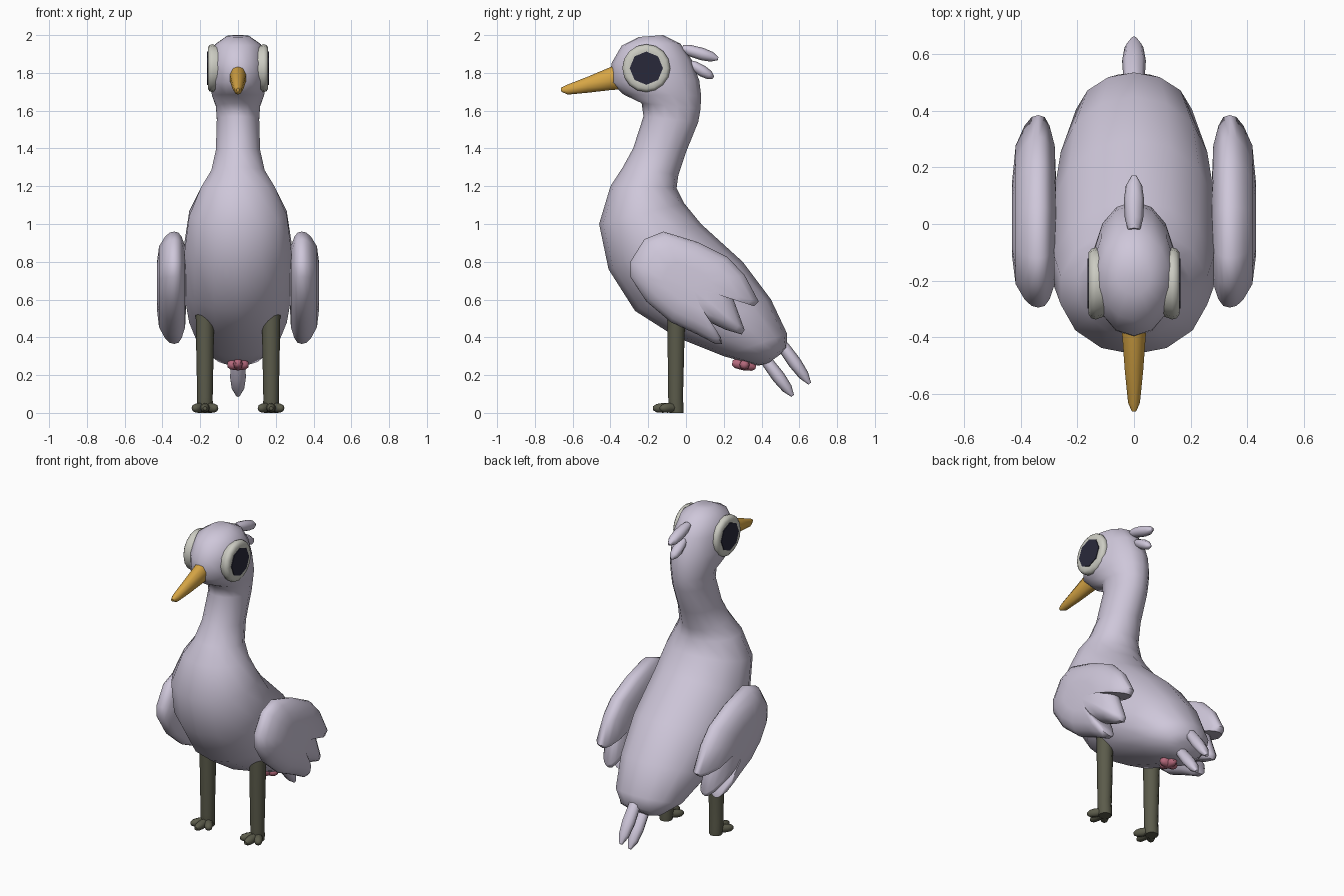
import bpy, bmesh, math
from mathutils import Vector


def material(name, rgb):
    m = bpy.data.materials.new(name)
    m.diffuse_color = (*rgb, 1)
    return m


LILAC = material("lilac_plumage", (0.62, 0.57, 0.70))
GOLD = material("golden_beak", (0.68, 0.38, 0.06))
WHITE = material("eye_white", (0.60, 0.60, 0.54))
DARK = material("pupil_dark", (0.022, 0.022, 0.042))
OLIVE = material("olive_leg", (0.105, 0.105, 0.07))
PINK = material("pink_skin", (0.46, 0.14, 0.20))


def skin(name, rings, mat, angle=50):
    """Join closed rings of points into a capped, smooth-shaded surface."""
    bm = bmesh.new()
    loops = [[bm.verts.new(p) for p in ring] for ring in rings]
    n = len(loops[0])
    for a, b in zip(loops, loops[1:]):
        for i in range(n):
            j = (i + 1) % n
            bm.faces.new((a[i], a[j], b[j], b[i]))
    for loop in (loops[0], loops[-1]):
        mid = bm.verts.new(sum((v.co for v in loop), Vector()) / n)
        for i in range(n):
            bm.faces.new((loop[i], loop[(i + 1) % n], mid))
    bmesh.ops.recalc_face_normals(bm, faces=bm.faces)
    mesh = bpy.data.meshes.new(name)
    bm.to_mesh(mesh)
    bm.free()
    obj = bpy.data.objects.new(name, mesh)
    bpy.context.collection.objects.link(obj)
    mesh.materials.append(mat)
    bpy.ops.object.select_all(action='DESELECT')
    obj.select_set(True)
    bpy.context.view_layer.objects.active = obj
    bpy.ops.object.shade_smooth_by_angle(angle=math.radians(angle))
    return obj


def oval(center, u, v, n):
    return [center + u * math.cos(2 * math.pi * i / n) + v * math.sin(2 * math.pi * i / n)
            for i in range(n)]


def profile_loft(name, sections, n, mat):
    """Sections: front (y, z), back (y, z), half width."""
    rings = []
    for fy, fz, by, bz, w in sections:
        f, b = Vector((0, fy, fz)), Vector((0, by, bz))
        rings.append(oval((f + b) / 2, (f - b) / 2, Vector((w, 0, 0)), n))
    return skin(name, rings, mat, 60)


def plume(name, base, tip, width, height, mat, profile, n=8):
    """Tapered rounded rod from base to tip; profile holds (fraction, scale)."""
    p, q = Vector(base), Vector(tip)
    d = (q - p).normalized()
    side = d.cross(Vector((0, 0, 1)))
    side = side.normalized() if side.length > 0.01 else Vector((1, 0, 0))
    up = side.cross(d)
    rings = [oval(p.lerp(q, t), side * width * s, up * height * s, n) for t, s in profile]
    return skin(name, rings, mat, 60)


FEATHER = [(0, 0.6), (0.2, 0.9), (0.55, 1), (0.82, 0.8), (1, 0.25)]
TOE = [(0, 0.9), (0.6, 1), (0.85, 0.85), (1, 0.4)]
BLOB = [(0, 0.45), (0.15, 0.85), (0.5, 1), (0.85, 0.85), (1, 0.45)]

# Head, neck and body as one continuous form
profile_loft("body", [
    (-0.25, 1.99, -0.12, 2.00, 0.06),
    (-0.34, 1.945, -0.03, 1.955, 0.125),
    (-0.395, 1.85, 0.03, 1.87, 0.148),
    (-0.40, 1.75, 0.07, 1.76, 0.15),
    (-0.33, 1.685, 0.08, 1.68, 0.142),
    (-0.235, 1.64, 0.077, 1.61, 0.12),
    (-0.225, 1.57, 0.065, 1.54, 0.115),
    (-0.28, 1.40, 0.0, 1.38, 0.12),
    (-0.335, 1.30, -0.04, 1.26, 0.145),
    (-0.40, 1.20, -0.05, 1.19, 0.20),
    (-0.46, 1.00, -0.01, 1.11, 0.265),
    (-0.41, 0.76, 0.08, 1.00, 0.29),
    (-0.27, 0.54, 0.30, 0.80, 0.295),
    (-0.05, 0.40, 0.45, 0.60, 0.265),
    (0.20, 0.30, 0.535, 0.42, 0.21),
    (0.38, 0.25, 0.535, 0.35, 0.13),
    (0.43, 0.26, 0.50, 0.31, 0.06),
], 14, LILAC)

# Beak
profile_loft("beak", [
    (-0.30, 1.715, -0.30, 1.86, 0.046),
    (-0.39, 1.71, -0.39, 1.835, 0.044),
    (-0.52, 1.695, -0.52, 1.78, 0.034),
    (-0.625, 1.685, -0.635, 1.735, 0.022),
    (-0.66, 1.70, -0.663, 1.72, 0.008),
], 10, GOLD)

# Crest on the nape and tail feathers, all on the centre line
plume("crest_upper", (0, -0.02, 1.93), (0, 0.17, 1.875), 0.036, 0.033, LILAC, FEATHER)
plume("crest_lower", (0, 0.02, 1.85), (0, 0.145, 1.775), 0.034, 0.03, LILAC, FEATHER)
plume("tail_upper", (0, 0.48, 0.40), (0, 0.655, 0.155), 0.042, 0.035, LILAC, FEATHER)
plume("tail_lower", (0, 0.40, 0.31), (0, 0.565, 0.09), 0.042, 0.035, LILAC, FEATHER)

# Pink cross-shaped vent under the tail
plume("vent_across", (-0.056, 0.31, 0.255), (0.056, 0.31, 0.255), 0.03, 0.03, PINK, BLOB)
plume("vent_along", (0, 0.245, 0.265), (0, 0.37, 0.245), 0.028, 0.03, PINK, BLOB)

# Wing outline (y, z) with three feather tips at the rear
WING = [(-0.12, 0.96), (-0.22, 0.92), (-0.295, 0.80), (-0.295, 0.72), (-0.21, 0.59),
        (-0.08, 0.48), (0.06, 0.415), (0.155, 0.365), (0.19, 0.365), (0.185, 0.40),
        (0.135, 0.475), (0.21, 0.44), (0.295, 0.415), (0.31, 0.44), (0.25, 0.605),
        (0.36, 0.565), (0.385, 0.59), (0.31, 0.73), (0.22, 0.825), (0.06, 0.905)]
WING_LAYERS = [(0.40, 0.275), (0.72, 0.28), (0.90, 0.298), (0.98, 0.315), (1.0, 0.338),
               (0.98, 0.362), (0.90, 0.387), (0.72, 0.418), (0.40, 0.430)]

for s, label in ((-1, "left"), (1, "right")):
    # Wing: padded outline
    skin(label + "_wing",
         [[Vector((s * x, y * k, 0.68 + (z - 0.68) * k)) for y, z in WING]
          for k, x in WING_LAYERS], LILAC, 60)

    # Eye: rounded white disc with a thin octagonal pupil
    def disc(r, x, n):
        return oval(Vector((s * x, -0.21, 1.825)), Vector((0, r, 0)), Vector((0, 0, r)), n)
    skin(label + "_eye",
         [disc(r, x, 16) for r, x in
          ((0.115, 0.10), (0.127, 0.135), (0.123, 0.150), (0.110, 0.160), (0.09, 0.160))],
         WHITE, 60)
    skin(label + "_pupil",
         [[Vector((p.x, p.y, p.z)) for p in disc(0.088, x, 8)] for x in (0.158, 0.164)],
         DARK, 30)

    # Leg
    cx = s * 0.175
    skin(label + "_leg",
         [oval(Vector((cx + s * dx, y, z)), Vector((r, 0, 0)), Vector((0, r, 0)), 10)
          for dx, y, z, r in ((0, -0.05, 0.0, 0.038), (0, -0.053, 0.03, 0.042),
                              (0, -0.055, 0.08, 0.041), (0, -0.053, 0.38, 0.047),
                              (0, -0.05, 0.52, 0.049))], OLIVE, 60)
    # Three toes
    for dx, y, toe in ((-0.062, -0.135, "inner"), (0, -0.175, "middle"), (0.062, -0.135, "outer")):
        plume(label + "_toe_" + toe, (cx, -0.045, 0.03), (cx + s * dx, y, 0.024),
              0.026, 0.026, OLIVE, TOE)
